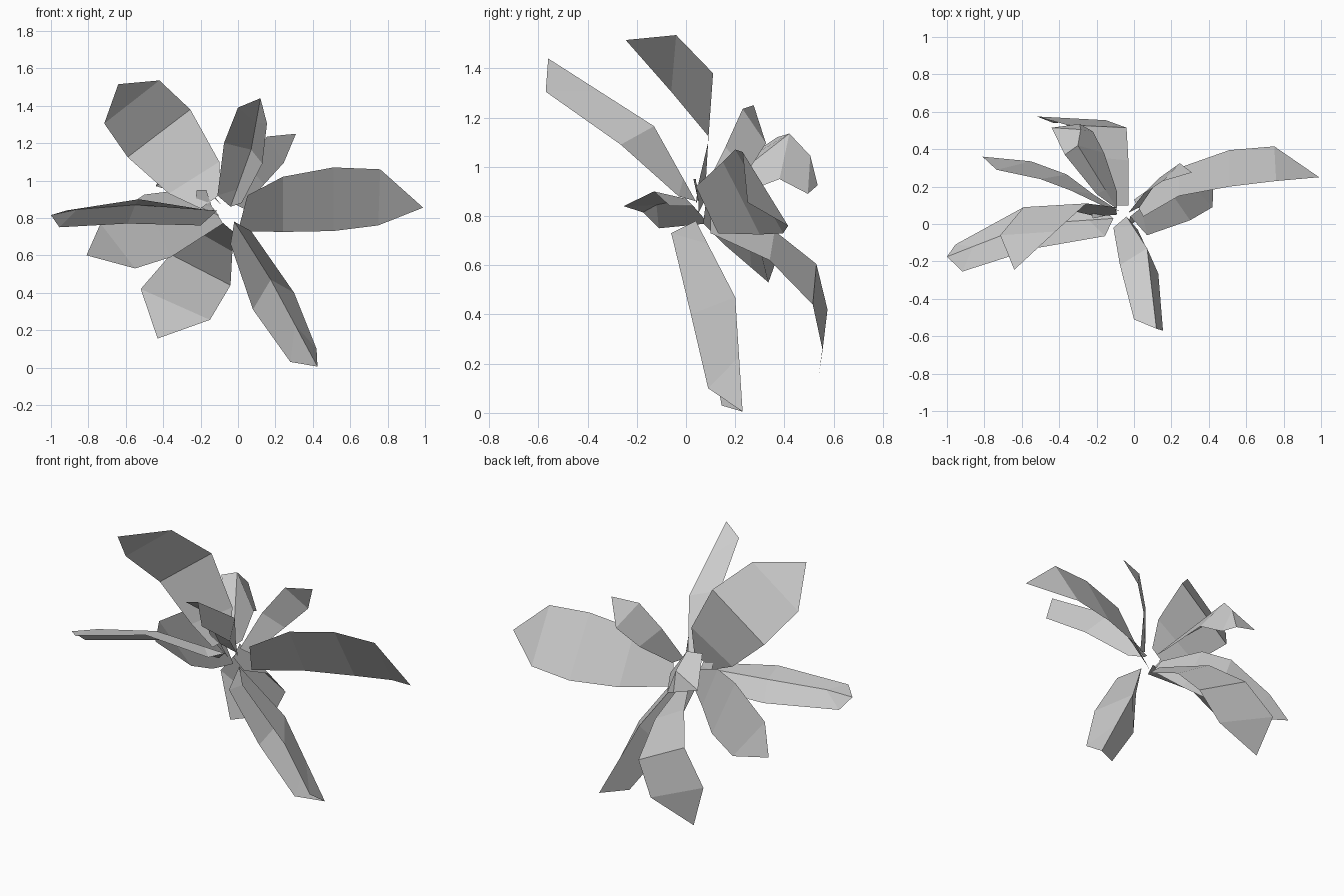
import bpy
from mathutils import Vector


def make(name, verts, faces):
    mesh = bpy.data.meshes.new(name)
    mesh.from_pydata([tuple(v) for v in verts], [], faces)
    mesh.update()
    ob = bpy.data.objects.new(name, mesh)
    bpy.context.collection.objects.link(ob)
    return ob


def flat_leaf(name, edge_a, edge_b, tip):
    """Strip between two edges, closed by a pointed tip."""
    n = len(edge_a)
    verts = list(edge_a) + list(edge_b) + [tip]
    faces = [(i, i + 1, n + i + 1, n + i) for i in range(n - 1)]
    faces.append((n - 1, 2 * n, 2 * n - 1))
    make(name, verts, faces)


def folded_leaf(name, root, left, rib, right, tip, rib_end=None):
    """Leaf creased along a midrib: root and tip are points, three rows between."""
    root, rib, tip = Vector(root), Vector(rib), Vector(tip)
    end = Vector(rib_end) if rib_end else rib.lerp(tip, 0.52)
    mids = [root.lerp(rib, 0.3), rib, end]
    verts = [root] + list(left) + mids + list(right) + [tip]
    faces = [(0, 4, 1), (0, 7, 4)]
    for i in (1, 2):
        faces += [(i, i + 3, i + 4, i + 1), (i + 3, i + 6, i + 7, i + 4)]
    faces += [(3, 6, 10), (6, 9, 10)]
    make(name, verts, faces)


# Broad flat leaves
flat_leaf("right_leaf",
          [(.05, .04, .92), (.24, .15, 1.02), (.51, .20, 1.07), (.76, .23, 1.06)],
          [(0, .13, .73), (.24, .30, .725), (.51, .395, .73), (.75, .415, .76)],
          (.99, .25, .855))
flat_leaf("upper_left_leaf",
          [(-.09, .05, .93), (-.10, .09, 1.10), (-.255, .11, 1.38), (-.42, -.04, 1.535)],
          [(-.20, .04, .85), (-.37, .08, .93), (-.59, .09, 1.125), (-.715, -.06, 1.305)],
          (-.64, -.245, 1.515))
flat_leaf("lower_back_leaf",
          [(-.10, .10, .79), (-.24, .36, .74), (-.36, .53, .605), (-.52, .575, .42)],
          [(-.03, .10, .73), (-.03, .34, .62), (-.04, .515, .44), (-.15, .555, .255)],
          (-.43, .54, .155))
flat_leaf("left_back_leaf",
          [(-.13, .08, .85), (-.34, .18, .945), (-.50, .24, .925), (-.735, .29, .77)],
          [(-.08, .07, .77), (-.22, .16, .68), (-.36, .265, .59), (-.55, .335, .53)],
          (-.81, .36, .60))
flat_leaf("small_upper_right_leaf",
          [(-.03, .06, .88), (.05, .16, 1.08), (.155, .23, 1.235)],
          [(.03, .09, .85), (.14, .25, .98), (.245, .325, 1.095)],
          (.31, .275, 1.25))

# Leaves creased along the midrib
folded_leaf("lower_right_leaf", (-.02, .04, .78),
            [(-.04, -.03, .66), (.08, .09, .31), (.28, .145, .03)],
            (.175, .20, .47),
            [(.07, -.06, .73), (.30, .02, .40), (.42, .09, .10)],
            (.425, .23, .005))
folded_leaf("left_leaf", (-.11, .03, .84),
            [(-.155, -.065, .84), (-.53, -.13, .90), (-.917, -.254, .84)],
            (-.55, 0, .87),
            [(-.20, .10, .76), (-.59, .09, .77), (-.955, -.11, .75)],
            (-1, -.175, .815), (-.86, -.12, .845))
folded_leaf("front_leaf", (-.04, .04, .86),
            [(-.11, -.02, .92), (-.075, -.22, 1.20), (0, -.51, 1.39)],
            (.07, -.13, 1.165),
            [(.02, -.03, .88), (.13, -.265, 1.09), (.155, -.57, 1.305)],
            (.12, -.56, 1.44))
folded_leaf("back_leaf", (-.09, .08, .87),
            [(-.20, .16, .98), (-.37, .37, 1.12), (-.44, .515, .97)],
            (-.30, .42, 1.135),
            [(-.09, .17, .87), (-.16, .38, .95), (-.22, .495, .89)],
            (-.29, .535, .925), (-.285, .505, 1.045))

# Tiny sprout at the centre
flat_leaf("centre_sprout", [(-.22, .03, .95), (-.23, .08, .87)],
          [(-.17, .04, .95), (-.14, .05, .86)], (-.10, .05, .81))
